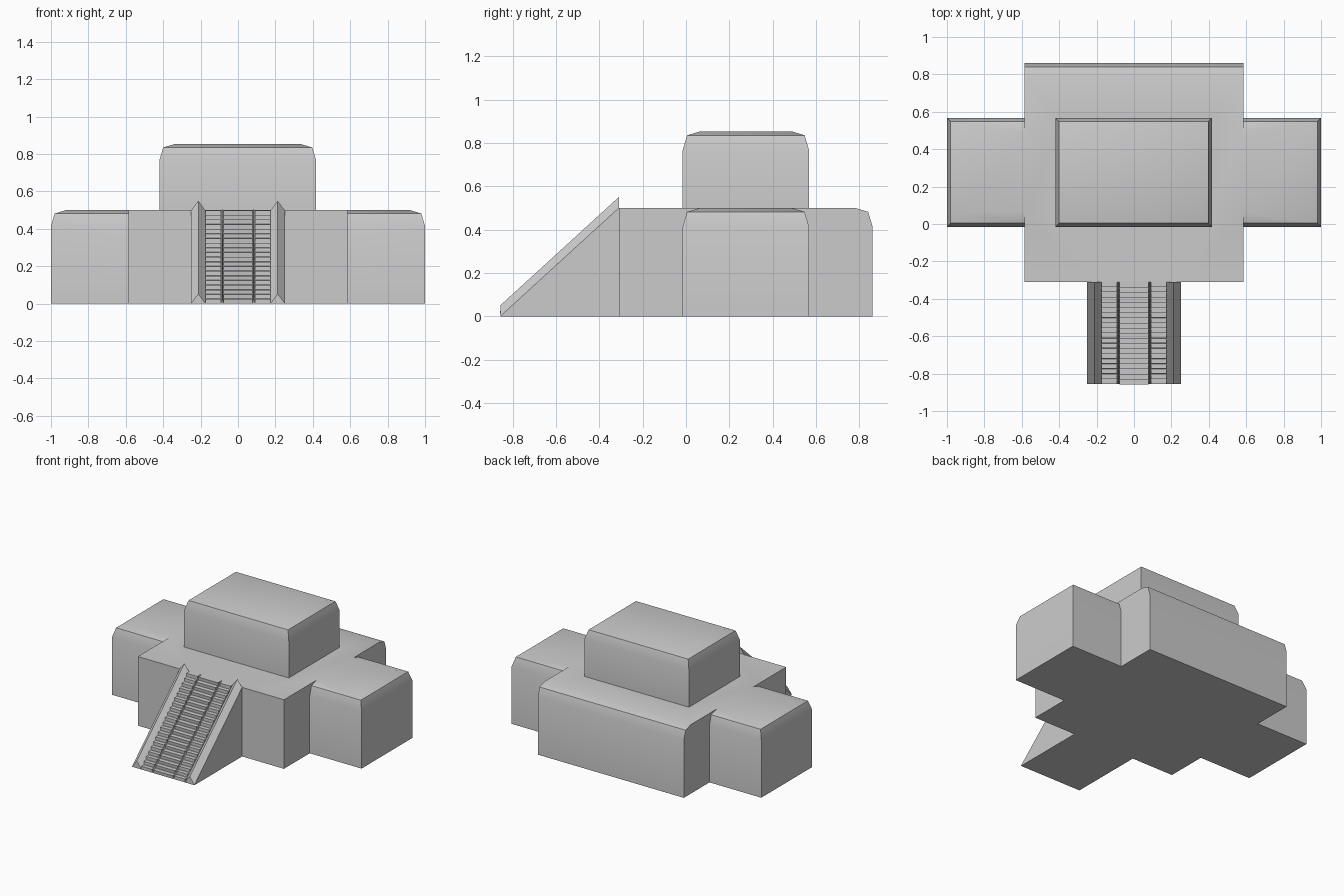
import bpy, bmesh
from mathutils import Vector

if "Cube" in bpy.data.objects:
    bpy.data.objects.remove(bpy.data.objects["Cube"])


def finish(bm, name):
    bmesh.ops.recalc_face_normals(bm, faces=bm.faces)
    me = bpy.data.meshes.new(name)
    bm.to_mesh(me)
    bm.free()
    ob = bpy.data.objects.new(name, me)
    bpy.context.collection.objects.link(ob)
    return ob


def loft(name, rings, capped=True):
    """Skin closed rings of points together, capping both ends."""
    bm = bmesh.new()
    loops = [[bm.verts.new(p) for p in r] for r in rings]
    n = len(rings[0])
    for a, b in zip(loops, loops[1:]):
        for i in range(n):
            j = (i + 1) % n
            bm.faces.new((a[i], a[j], b[j], b[i]))
    if capped:
        bm.faces.new(loops[0])
        bm.faces.new(loops[-1])
    return finish(bm, name)


def soft_block(name, x0, x1, y0, y1, z0, z1, sides=(1, 1, 1, 1)):
    """Box whose top edges roll inward on the flagged sides (-x, +x, -y, +y)."""
    rings = []
    for inset, z in ((0, z0), (0, z1 - .085), (.02, z1 - .018), (.08, z1)):
        l, r, f, b = (inset * s for s in sides)
        rings.append([(x0 + l, y0 + f, z), (x1 - r, y0 + f, z),
                      (x1 - r, y1 - b, z), (x0 + l, y1 - b, z)])
    return loft(name, rings)


# Building: main hall, cross wings and upper storey
building = soft_block("building", -.585, .585, -.31, .86, 0, .50, (0, 0, 0, 1))
wings = soft_block("wings", -1, 1, -.015, .567, 0, .50)
upper = soft_block("upper_storey", -.42, .417, -.015, .567, .40, .853)

# Stair ramp with a ridged parapet along each side
Y0, Y1, H = -.855, -.31, .50
SECTION = [(-.25, 0), (-.212, .05), (-.175, 0), (.175, 0), (.212, .05), (.25, 0)]
ramp = bmesh.new()
low = [ramp.verts.new((x, Y0, z + .002)) for x, z in SECTION]
high = [ramp.verts.new((x, Y1, z + H)) for x, z in SECTION]
base = [ramp.verts.new((x, y, 0)) for x, y in
        ((-.25, Y0), (.25, Y0), (.25, Y1), (-.25, Y1))]
for i in range(5):
    ramp.faces.new((low[i], low[i + 1], high[i + 1], high[i]))
ramp.faces.new([base[0], base[1]] + low[::-1])
ramp.faces.new([base[2], base[3]] + high)
ramp.faces.new((base[0], base[3], high[0], low[0]))
ramp.faces.new((base[1], base[2], high[5], low[5]))
ramp.faces.new(base)
ramp = finish(ramp, "stair_ramp")

# Join the solid parts so that no hidden walls remain inside
for part in (wings, upper, ramp):
    mod = building.modifiers.new("join", 'BOOLEAN')
    mod.operation, mod.solver, mod.object = 'UNION', 'EXACT', part
    bpy.context.view_layer.objects.active = building
    bpy.ops.object.modifier_apply(modifier=mod.name)
    bpy.data.objects.remove(part)

bpy.ops.object.select_all(action='DESELECT')
building.select_set(True)
bpy.ops.object.shade_smooth_by_angle(angle=.524)


# Steps: one wide middle flight and two narrow side flights
def flight(name, x0, x1, count, nose):
    bm = bmesh.new()
    d, h = (Y1 - Y0) / count, H / count
    for i in range(count):
        y, z = Y0 + d * i, h * i
        tri = [(y, z), (y - nose, z + h * .95), (y + d, z + h)]
        a = [bm.verts.new((x0, *p)) for p in tri]
        b = [bm.verts.new((x1, *p)) for p in tri]
        bm.faces.new((a[0], b[0], b[1], a[1]))
        bm.faces.new((a[1], b[1], b[2], a[2]))
        bm.faces.new(a)
        bm.faces.new(b[::-1])
    return finish(bm, name)


flight("middle_steps", -.078, .078, 20, .003)
for s, side in ((-1, "left"), (1, "right")):
    lo, hi = sorted((s * .09, s * .175))
    flight(side + "_steps", lo, hi, 20, 0)
    # Slim divider rail between the flights
    x = s * .084
    loft(side + "_divider", [
        [(x - .006, y, z), (x, y, z + .026), (x + .006, y, z)]
        for y, z in ((Y0, 0), (Y1, H - .02))])
